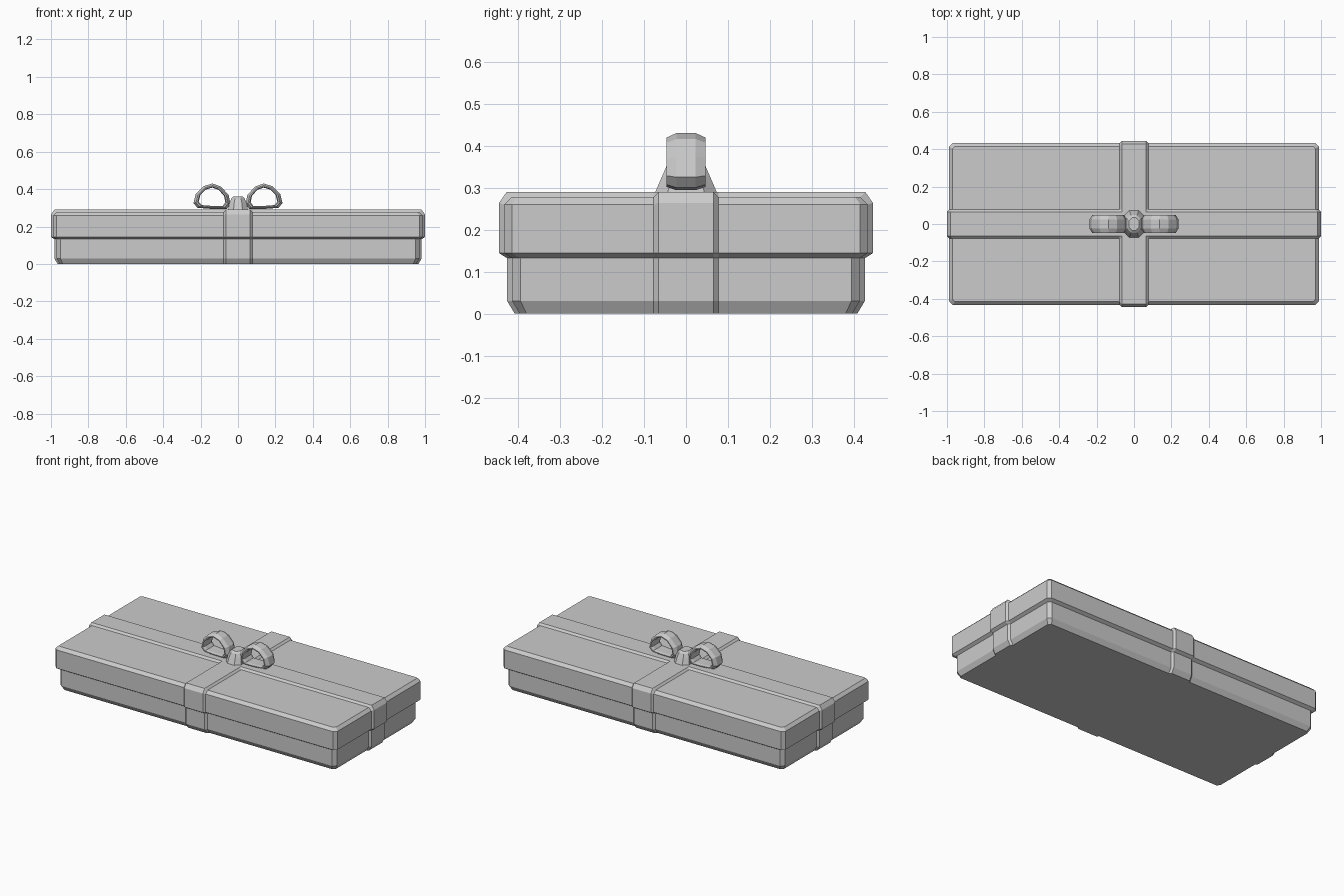
import bpy, bmesh, math
from mathutils import Vector

if "Cube" in bpy.data.objects:
    bpy.data.objects.remove(bpy.data.objects["Cube"])


def finish(name, bm):
    bmesh.ops.recalc_face_normals(bm, faces=bm.faces)
    me = bpy.data.meshes.new(name)
    bm.to_mesh(me)
    bm.free()
    ob = bpy.data.objects.new(name, me)
    bpy.context.collection.objects.link(ob)
    return ob


def stack(rings, caps):
    """Loft chamfered rectangles given as (half x, half y, z, corner cut)."""
    bm = bmesh.new()
    loops = []
    for hx, hy, z, c in rings:
        pts = [(hx, hy - c), (hx - c, hy), (c - hx, hy), (-hx, hy - c),
               (-hx, c - hy), (c - hx, -hy), (hx - c, -hy), (hx, c - hy)]
        loops.append([bm.verts.new((x, y, z)) for x, y in pts])
    for a, b in zip(loops, loops[1:]):
        for i in range(8):
            j = (i + 1) % 8
            bm.faces.new((a[i], a[j], b[j], b[i]))
    for i in caps:
        bm.faces.new(loops[i])
    return bm


def raise_ribbon(bm, lid_top=9.0, t=0.012):
    """Cut crossing strips into the box and push them outward."""
    for axis in (0, 1):
        for d in (-0.077, -0.065, 0.065, 0.077):
            co, no = Vector(), Vector()
            co[axis], no[axis] = d, 1
            bmesh.ops.bisect_plane(bm, geom=bm.verts[:] + bm.edges[:] + bm.faces[:],
                                   plane_co=co, plane_no=no, dist=1e-5)
    for v in bm.verts:
        on_y, on_x = abs(v.co.x) < 0.066, abs(v.co.y) < 0.066
        if not (on_x or on_y):
            continue
        if on_y and abs(v.co.y) > 0.3:
            v.co.y += math.copysign(t, v.co.y)
        if on_x and abs(v.co.x) > 0.3:
            v.co.x += math.copysign(t, v.co.x)
        if v.co.z > lid_top - 0.001:
            v.co.z += t
        elif v.co.z > lid_top - 0.03:
            v.co.z += 0.004


# Box body with ribbon strips
base = stack([(0.953, 0.396, 0, 0.016), (0.97, 0.414, 0.03, 0.02),
              (0.97, 0.414, 0.136, 0.02)], (0, -1))
raise_ribbon(base)
finish("box_base", base)

# Overhanging lid with ribbon strips
lid = stack([(0.97, 0.414, 0.132, 0.018), (0.988, 0.433, 0.144, 0.018),
             (0.988, 0.433, 0.26, 0.018), (0.97, 0.415, 0.278, 0.012)], (-1,))
raise_ribbon(lid, 0.278)
finish("box_lid", lid)

# Bow knot
finish("bow_knot", stack([(0.054, 0.075, 0.285, 0.03), (0.046, 0.058, 0.325, 0.025),
                          (0.036, 0.047, 0.35, 0.02), (0.026, 0.034, 0.36, 0.015)], (0, -1)))

# Bow loops: faceted band swept round a D-shaped outline
outline = [(0.04, 0.32), (0.05, 0.368), (0.09, 0.413), (0.136, 0.43), (0.184, 0.416),
           (0.226, 0.374), (0.238, 0.325), (0.217, 0.3), (0.14, 0.294), (0.06, 0.294)]
section = [(1, -0.023), (1, 0.023), (0.86, 0.047), (0.78, 0.047),
           (0.72, 0.03), (0.72, -0.03), (0.78, -0.047), (0.86, -0.047)]
cx, cz = 0.138, 0.352
for side, name in ((-1, "bow_loop_left"), (1, "bow_loop_right")):
    bm = bmesh.new()
    loops = [[bm.verts.new((side * (cx + (x - cx) * s), y, cz + (z - cz) * s))
              for s, y in section] for x, z in outline]
    for a, b in zip(loops, loops[1:] + loops[:1]):
        for i in range(8):
            j = (i + 1) % 8
            bm.faces.new((a[i], a[j], b[j], b[i]))
    finish(name, bm)
